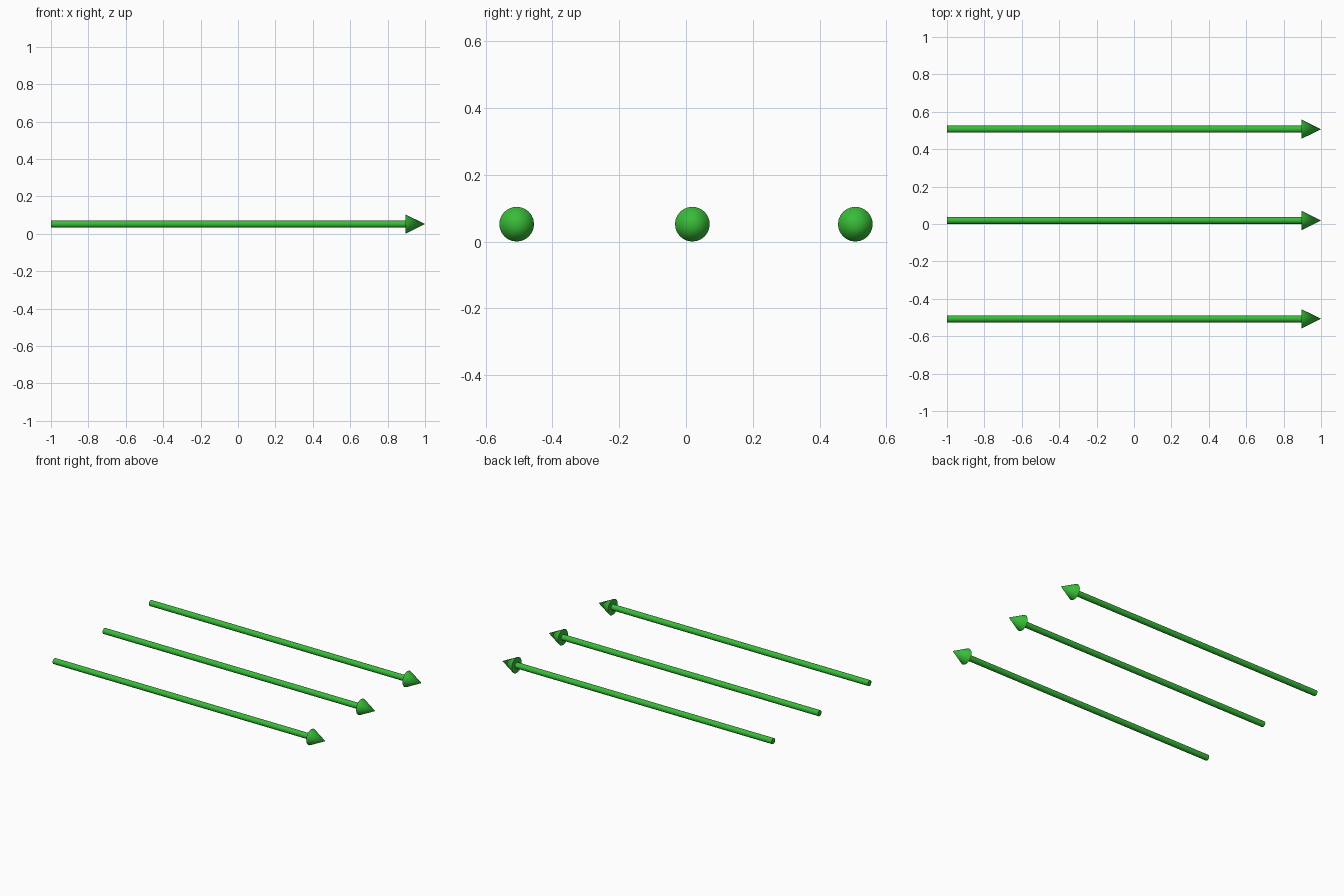
import bpy
import bmesh
import math

if "Cube" in bpy.data.objects:
    bpy.data.objects.remove(bpy.data.objects["Cube"])

SIDES = 24
AXIS_Z = 0.052
HEAD_R, SHAFT_R = 0.052, 0.019
TAIL_X, NECK_X, TIP_X = -1.0, 0.895, 1.0

green = bpy.data.materials.new("green")
green.diffuse_color = (0.04, 0.5, 0.04, 1)
green.use_nodes = True
green.node_tree.nodes["Principled BSDF"].inputs["Base Color"].default_value = green.diffuse_color


def arrow(name, y):
    """Arrow along +x, turned from a stepped profile of (x, radius)."""
    bm = bmesh.new()
    rings = []
    for x, r in ((TAIL_X, SHAFT_R), (NECK_X, SHAFT_R), (NECK_X, HEAD_R)):
        rings.append([bm.verts.new((x, r * math.cos(a), r * math.sin(a)))
                      for a in (2 * math.pi * i / SIDES for i in range(SIDES))])
    tip = bm.verts.new((TIP_X, 0, 0))
    bm.faces.new(rings[0])
    for i in range(SIDES):
        j = (i + 1) % SIDES
        # Shaft wall and flat back of the head
        for a, b in zip(rings, rings[1:]):
            bm.faces.new((a[i], a[j], b[j], b[i]))
        # Pointed head
        bm.faces.new((rings[2][i], rings[2][j], tip))
    bmesh.ops.recalc_face_normals(bm, faces=bm.faces)
    mesh = bpy.data.meshes.new(name)
    bm.to_mesh(mesh)
    bm.free()
    mesh.materials.append(green)
    obj = bpy.data.objects.new(name, mesh)
    obj.location = (0, y, AXIS_Z)
    bpy.context.collection.objects.link(obj)
    bpy.ops.object.select_all(action='DESELECT')
    obj.select_set(True)
    bpy.context.view_layer.objects.active = obj
    bpy.ops.object.shade_smooth_by_angle(angle=math.radians(35))


# Three parallel arrows, the middle one slightly off centre
for name, y in (("front_arrow", -0.507), ("middle_arrow", 0.019), ("back_arrow", 0.507)):
    arrow(name, y)
